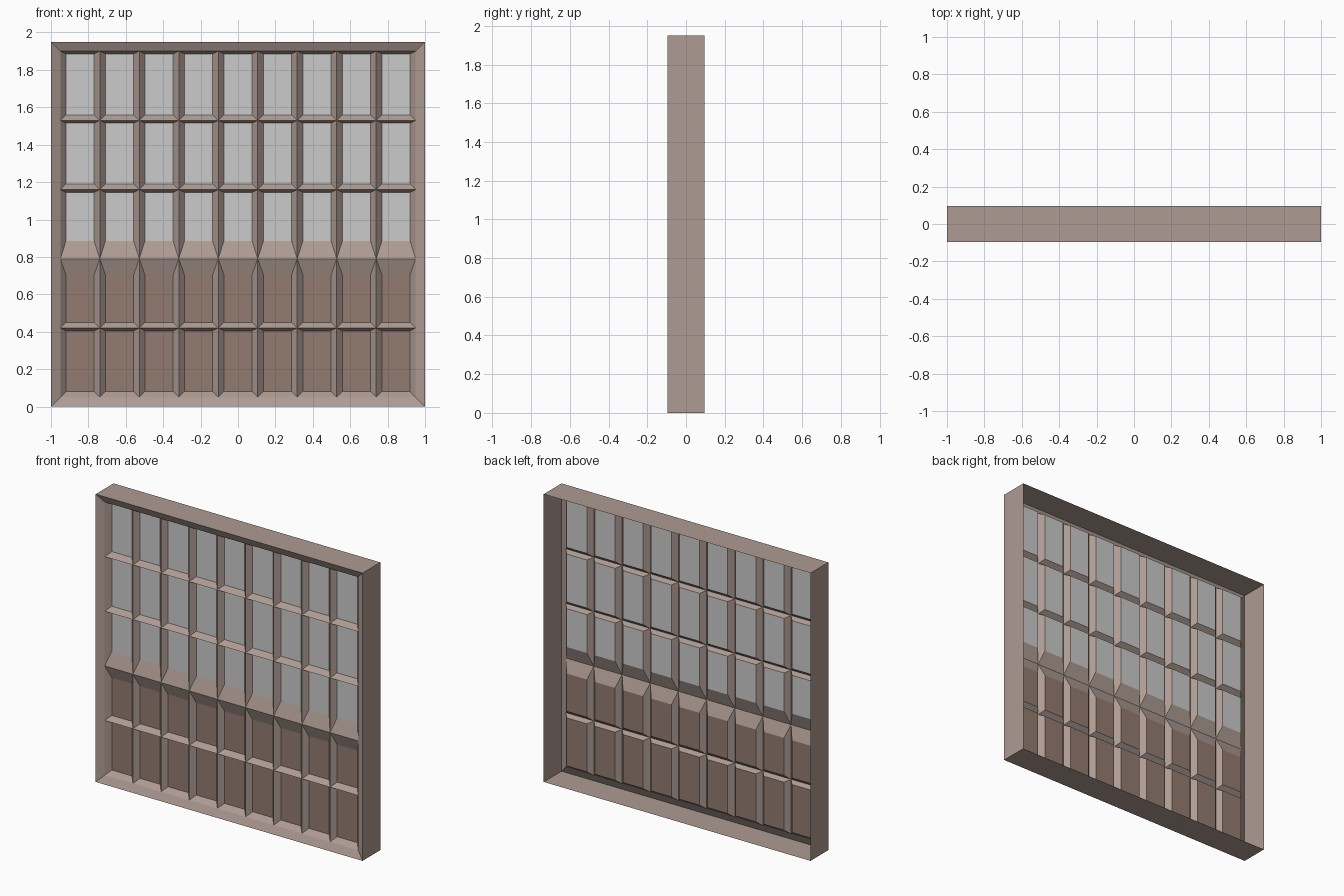
import bpy, bmesh

if "Cube" in bpy.data.objects:
    bpy.data.objects.remove(bpy.data.objects["Cube"])

W, H, D = 1.0, 1.95, 0.095        # half width, height, half depth
COLS, ROWS, RIM = 9, 5, 0.05
RIDGE_Y, PANE_Y = -0.07, -0.037   # depth of bar ridges and of panes
RAIL = 2                          # ridge row carrying the heavy middle rail


def material(name, rgb):
    m = bpy.data.materials.new(name)
    m.diffuse_color = (*rgb, 1)
    m.use_nodes = True
    m.node_tree.nodes["Principled BSDF"].inputs["Base Color"].default_value = m.diffuse_color
    return m


def rect(bm, x0, x1, z0, z1, y):
    return [bm.verts.new((x, y, z)) for x, z in ((x0, z0), (x1, z0), (x1, z1), (x0, z1))]


def bridge(bm, outer, inner):
    for i in range(4):
        j = (i + 1) % 4
        bm.faces.new((outer[i], outer[j], inner[j], inner[i]))


def finish(bm, name, mat=None):
    bmesh.ops.remove_doubles(bm, verts=bm.verts, dist=1e-5)
    me = bpy.data.meshes.new(name)
    bm.to_mesh(me)
    bm.free()
    ob = bpy.data.objects.new(name, me)
    bpy.context.collection.objects.link(ob)
    if mat:
        me.materials.append(mat)


frame_mat = material("frame_brown", (0.42, 0.33, 0.29))
panel_mat = material("panel_brown", (0.29, 0.20, 0.16))

# Outer frame: thin box walls open at the back, front edge sloping inward
bm = bmesh.new()
back = rect(bm, -W, W, 0, H, D)
front = rect(bm, -W, W, 0, H, -D)
inner = rect(bm, -W + RIM, W - RIM, RIM, H - RIM, RIDGE_Y)
bridge(bm, back, front)
bridge(bm, front, inner)
finish(bm, "outer_frame", frame_mat)

# Ridged bars, glass panes and lower panels, one recessed cell at a time
bars, glass, panels = bmesh.new(), bmesh.new(), bmesh.new()
cw, ch = 2 * (W - RIM) / COLS, (H - 2 * RIM) / ROWS
for r in range(ROWS):
    z0 = RIM + r * ch
    z1 = z0 + ch
    low = 0.095 if r == RAIL else 0.03
    high = 0.085 if r == RAIL - 1 else 0.015
    for c in range(COLS):
        x0 = -W + RIM + c * cw
        x1 = x0 + cw
        pane = (x0 + 0.03, x1 - 0.03, z0 + low, z1 - high, PANE_Y)
        bridge(bars, rect(bars, x0, x1, z0, z1, RIDGE_Y), rect(bars, *pane))
        target = panels if r < RAIL else glass
        target.faces.new(rect(target, *pane))
finish(bars, "glazing_bars", frame_mat)
finish(glass, "window_panes")
finish(panels, "lower_panels", panel_mat)
